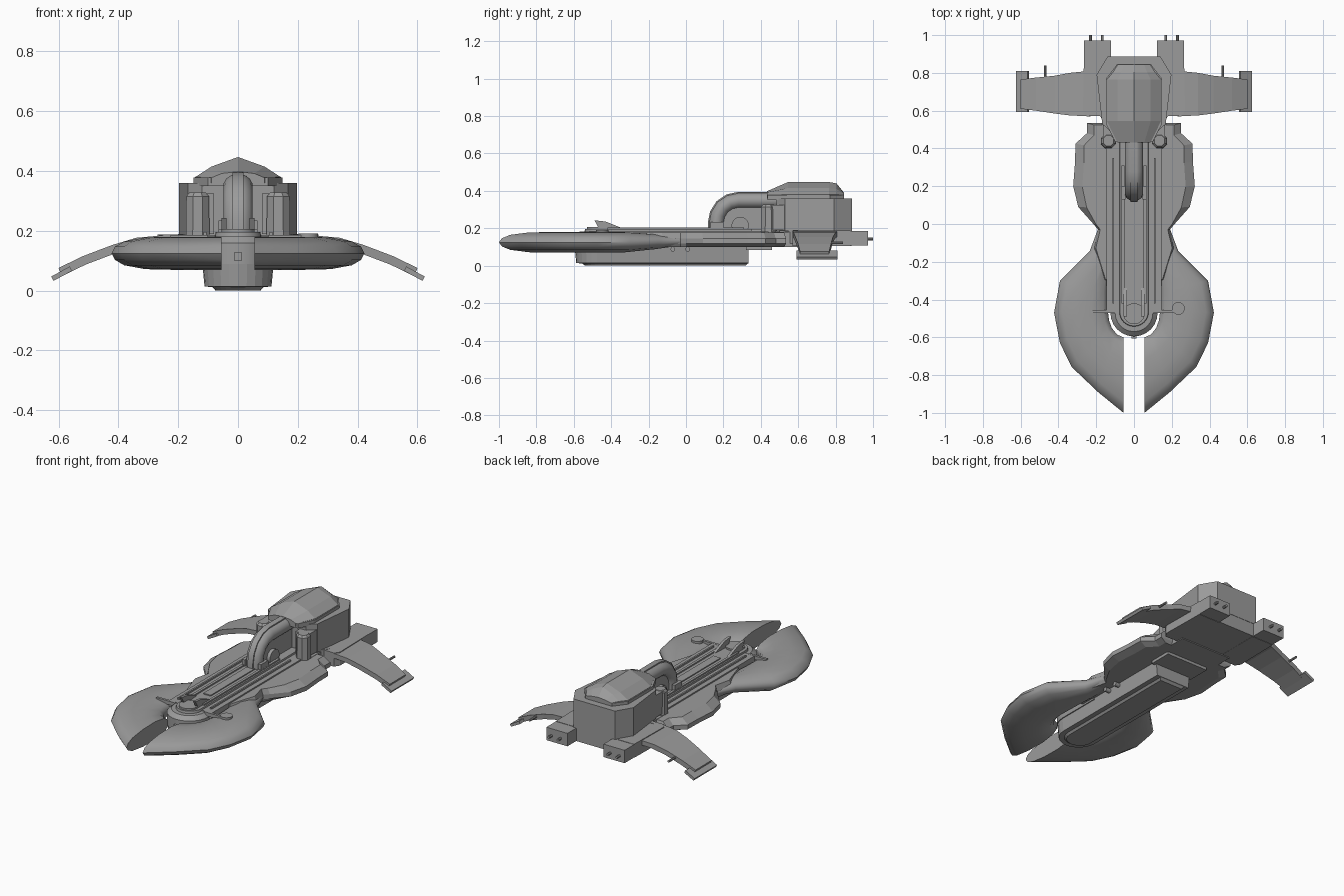
import bpy, bmesh
from math import sin, cos, pi, radians, atan2

if "Cube" in bpy.data.objects:
    bpy.data.objects.remove(bpy.data.objects["Cube"])

grey = bpy.data.materials.new("dark_grey")
grey.diffuse_color = (.33, .33, .33, 1)
grey.use_nodes = True
grey.node_tree.nodes["Principled BSDF"].inputs["Base Color"].default_value = grey.diffuse_color


def loft(name, rings, mirror=False, smooth=0):
    """Skin a list of equal-length point rings and cap both ends."""
    bm = bmesh.new()
    vs = [[bm.verts.new(p) for p in r] for r in rings]
    n = len(rings[0])
    for a, b in zip(vs, vs[1:]):
        for i in range(n):
            bm.faces.new((a[i], a[(i + 1) % n], b[(i + 1) % n], b[i]))
    bm.faces.new(vs[0])
    bm.faces.new(vs[-1])
    bmesh.ops.recalc_face_normals(bm, faces=bm.faces)
    me = bpy.data.meshes.new(name)
    bm.to_mesh(me)
    bm.free()
    me.materials.append(grey)
    ob = bpy.data.objects.new(name, me)
    bpy.context.collection.objects.link(ob)
    if smooth:
        bpy.ops.object.select_all(action='DESELECT')
        ob.select_set(True)
        bpy.context.view_layer.objects.active = ob
        bpy.ops.object.shade_smooth_by_angle(angle=radians(smooth))
    if mirror:
        ob.modifiers.new("mirror", 'MIRROR')
    return ob


def sym(half):
    """Right-hand plan outline to full outline."""
    return half + [(-x, y) for x, y in reversed(half)]


def layers(name, levels, mirror=False, smooth=0):
    """Stack plan outlines given as (z, outline)."""
    return loft(name, [[(x, y, z) for x, y in o] for z, o in levels], mirror, smooth)


def rect(x0, x1, y0, y1):
    return [(x0, y0), (x1, y0), (x1, y1), (x0, y1)]


def box(name, x0, x1, y0, y1, z0, z1, mirror=False):
    return layers(name, [(z0, rect(x0, x1, y0, y1)), (z1, rect(x0, x1, y0, y1))], mirror)


def stadium(w, yc, y1, n=12):
    """Strip with a rounded front end."""
    return [(w * cos(pi + pi * i / n), yc + w * sin(pi + pi * i / n))
            for i in range(n + 1)] + [(w, y1), (-w, y1)]


def rod(name, axis, c, r, a, b, n=12, mirror=False):
    """Cylinder along x, y or z from a to b; c gives the other two coordinates."""
    rings = []
    for t in (a, b):
        ring = []
        for i in range(n):
            p = [c[0] + r * cos(2 * pi * (i + .5) / n), c[1] + r * sin(2 * pi * (i + .5) / n)]
            p.insert('xyz'.index(axis), t)
            ring.append(p)
        rings.append(ring)
    return loft(name, rings, mirror, 40)


# Front pincers: teardrop section swept from the cut tip back to the waist
inner = [(.055, -.60), (.09, -.585), (.118, -.55), (.132, -.51), (.14, -.45), (.14, -.36), (.13, -.2), (.12, -.03)]
outer = [(.055, -1.0), (.19, -.89), (.33, -.757), (.392, -.63), (.423, -.47), (.392, -.30), (.235, -.145), (.192, -.03)]
scale = [1, 1, 1, 1, 1, 1, .75, .45]
prof = [(0, 0), (.04, .022), (.15, .04), (.4, .053), (.7, .055), (.92, .042), (1, .02)]
section = prof + [(u, -h) for u, h in reversed(prof[1:])]
loft("pincer", [[(o[0] + (i[0] - o[0]) * u, o[1] + (i[1] - o[1]) * u, .125 + .012 * (1 - s) + h * s)
                 for u, h in section] for i, o, s in zip(inner, outer, scale)], True, 50)

# Waisted hull plate with bevelled rim
hull = [(.25, .535), (.25, .48), (.31, .425), (.312, .33), (.322, .2), (.295, .09),
        (.215, .0), (.19, -.03), (.215, -.13), (.16, -.3)]
hull_in = [(x * (.85 if y > .05 else .94), y * .98) for x, y in hull]
layers("hull_plate", [(.10, sym(hull_in)), (.118, sym(hull)), (.145, sym(hull)), (.178, sym(hull_in))])

# Keel under the hull
layers("keel", [(.0, stadium(.075, -.465, .32)), (.012, stadium(.085, -.47, .33)),
                (.014, stadium(.112, -.475, .335)), (.10, stadium(.12, -.475, .335))])
box("keel_tail", -.14, .14, .32, .46, .083, .12)
box("tail_block", -.17, .17, .44, .62, .10, .18)
rod("keel_stud", 'x', (-.07, .088), .013, .11, .15, 10, True)
rod("keel_stud_rear", 'x', (.01, .088), .013, .11, .15, 10, True)

# Stepped deck with rounded nose
layers("nose_collar", [(.09, stadium(.125, -.47, -.2)), (.16, stadium(.125, -.47, -.2)),
                       (.182, stadium(.1, -.47, -.2))], smooth=30)
box("deck", -.145, .145, -.46, .5, .15, .186)
layers("deck_spine", [(.17, stadium(.08, -.465, .5)), (.196, stadium(.075, -.465, .5))], smooth=30)
box("deck_rail", .105, .115, -.42, .35, .18, .196, True)
box("spine_rail", .05, .066, -.42, .31, .19, .204, True)
box("spine_strip", -.025, .025, -.3, .3, .19, .202)
rod("nose_disc", 'z', (0, -.475), .056, .18, .206, 20)
fin = [(-.49, .243), (-.43, .236), (-.34, .2), (-.46, .19)]
loft("nose_fin", [[(x, y, z) for y, z in fin] for x in (.038, .055)], True)
box("nose_slot_frame", -.012, .012, -.605, -.585, .10, .13)

# Sensor arms on the pincers, one with a knob
box("sensor_arm", .1, .225, -.47, -.455, .165, .187, True)
rod("sensor_knob", 'z', (.235, -.447), .034, .15, .192, 16)

# Tail base: two nacelles joined by a centre plate
nac = [(.12, .575), (.25, .57), (.27, .6), (.265, .88)]
layers("nacelle", [(z, nac + [(.12, .88)]) for z in (.105, .188)], True)
box("nacelle_end", .122, .265, .86, .972, .107, .186, True)
box("tail_plate", -.13, .13, .55, .885, .106, .19)
for x in (.168, .23):
    rod("tail_gun", 'y', (x, .143), .008, .96, 1.0, 8, True)
layers("tail_gusset", [(z, [(.1, .48), (.165, .55), (.2, .6), (.1, .6)]) for z in (.12, .19)], True)

# Wings drooping outwards, as stations x, front y, rear y, top z
st = [(.24, .57, .81, .186), (.34, .575, .80, .177), (.42, .585, .785, .153), (.52, .60, .775, .115), (.60, .61, .765, .076)]
loft("wing", [[(x, a, z), (x, b, z), (x - .01, b, z - .028), (x - .01, a, z - .028)] for x, a, b, z in st], True)
loft("wing_end_plate", [[(.555, y, .066), (.617, y, .033), (.625, y, .047), (.563, y, .081)]
                        for y in (.592, .81)], True)
rod("wing_gun", 'y', (.47, .122), .007, .74, .84, 8, True)

# Rear tower with overhanging cap
tower = [(.14, .887), (.198, .79), (.168, .53), (.12, .485)]
layers("tower", [(z, sym(tower)) for z in (.185, .36)])
cap = [(.09, .845), (.148, .77), (.148, .53), (.1, .435)]
layers("tower_cap_base", [(z, sym(cap)) for z in (.35, .378)])

# Faceted roof, ridge along the centre
roof = [(.432, .088, .378, .392, .398), (.545, .143, .38, .415, .447), (.765, .143, .38, .415, .447),
        (.805, .11, .38, .41, .44), (.845, .085, .378, .385, .39)]
loft("roof", [[(-w, y, .36), (-w, y, e), (-w * .62, y, m), (0, y, r), (w * .62, y, m), (w, y, e), (w, y, .36)]
              for y, w, e, m, r in roof])


# Octagonal turrets at the tower front
def octagon(r):
    return [(.135 + r * cos(pi / 8 + i * pi / 4), .44 + r * sin(pi / 8 + i * pi / 4)) for i in range(8)]


layers("turret", [(.18, octagon(.043)), (.315, octagon(.041)), (.328, octagon(.03))], True)
box("turret_link", .08, .165, .44, .54, .19, .325, True)

# Big bent pipe from tower to deck, with a centre rib and a web under the arch
path = [(.50, .348), (.28, .348), (.235, .338), (.197, .312), (.172, .272), (.164, .23), (.164, .185)]


def bend(name, rx, ry, n, off=0):
    rings = []
    for k, (y, z) in enumerate(path):
        p, q = path[max(k - 1, 0)], path[min(k + 1, len(path) - 1)]
        t = atan2(q[1] - p[1], q[0] - p[0])
        ny, nz = sin(t), -cos(t)
        rings.append([(rx * cos(2 * pi * (i + .5) / n), y + ny * (off + ry * sin(2 * pi * (i + .5) / n)),
                       z + nz * (off + ry * sin(2 * pi * (i + .5) / n))) for i in range(n)])
    loft(name, rings, smooth=50)


bend("bent_pipe", .05, .043, 14)
bend("pipe_rib", .025, .014, 4, .037)
box("pipe_web", -.025, .025, .19, .5, .19, .315)
rod("pipe_drum", 'x', (.29, .215), .046, -.045, .045, 20)
box("pipe_brace", .045, .065, .13, .2, .19, .235, True)
